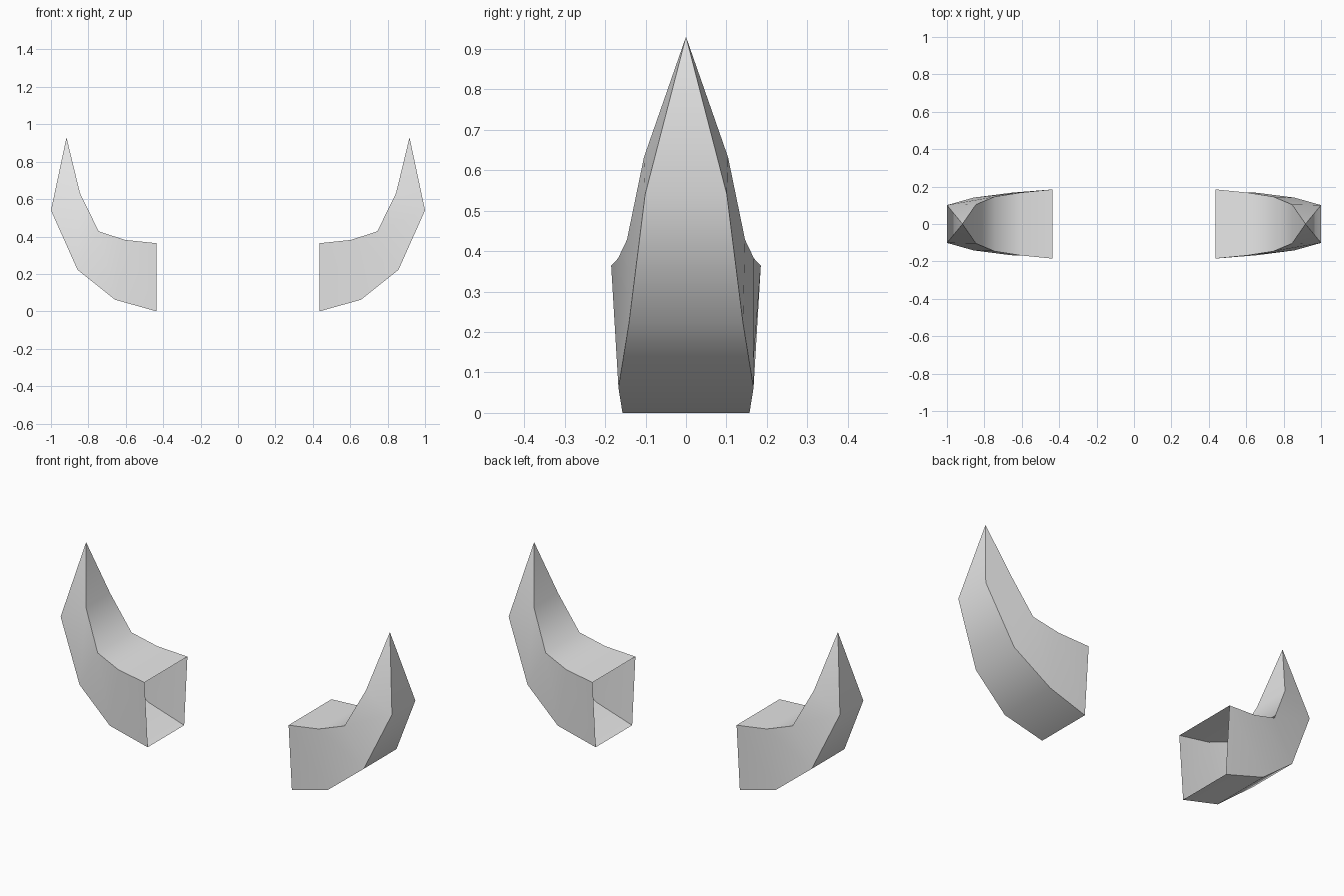
import bpy
import bmesh

cube = bpy.data.objects.get("Cube")
if cube:
    bpy.data.objects.remove(cube, do_unlink=True)

# Plain grey material
GREY = (0.8, 0.8, 0.8, 1.0)
grey = bpy.data.materials.new("plain_grey")
grey.use_nodes = True
grey.diffuse_color = GREY
grey.node_tree.nodes["Principled BSDF"].inputs["Base Color"].default_value = GREY

# Cross-sections from open root to tip: inner edge and outer edge as (x, z, half depth)
SECTIONS = [
    ((0.435, 0.364, 0.185), (0.435, 0.0, 0.157)),
    ((0.605, 0.382, 0.168), (0.657, 0.062, 0.167)),
    ((0.745, 0.428, 0.146), (0.858, 0.222, 0.141)),
    ((0.845, 0.632, 0.104), (1.0, 0.54, 0.101)),
]
TIP = (0.917, 0.93)


def build_horn(name, side):
    """Four-sided curved tube, open at the root and closing to a point."""
    bm = bmesh.new()
    rings = []
    for (ix, iz, iy), (ox, oz, oy) in SECTIONS:
        corners = [(ix, -iy, iz), (ix, iy, iz), (ox, oy, oz), (ox, -oy, oz)]
        rings.append([bm.verts.new((side * x, y, z)) for x, y, z in corners])
    tip = bm.verts.new((side * TIP[0], 0, TIP[1]))

    # Tube walls and pointed end
    for a, b in zip(rings, rings[1:] + [None]):
        for k in range(4):
            n = (k + 1) % 4
            loop = [a[k], a[n], b[n], b[k]] if b else [a[k], a[n], tip]
            bm.faces.new(loop[::-1] if side > 0 else loop)

    # Smooth along the length, crisp along the four corner edges
    for face in bm.faces:
        face.smooth = True
    for k in range(4):
        line = [ring[k] for ring in rings] + [tip]
        for v, w in zip(line, line[1:]):
            bm.edges.get((v, w)).smooth = False

    mesh = bpy.data.meshes.new(name)
    bm.to_mesh(mesh)
    bm.free()
    mesh.materials.append(grey)
    bpy.context.collection.objects.link(bpy.data.objects.new(name, mesh))


build_horn("left_horn", 1)
build_horn("right_horn", -1)
